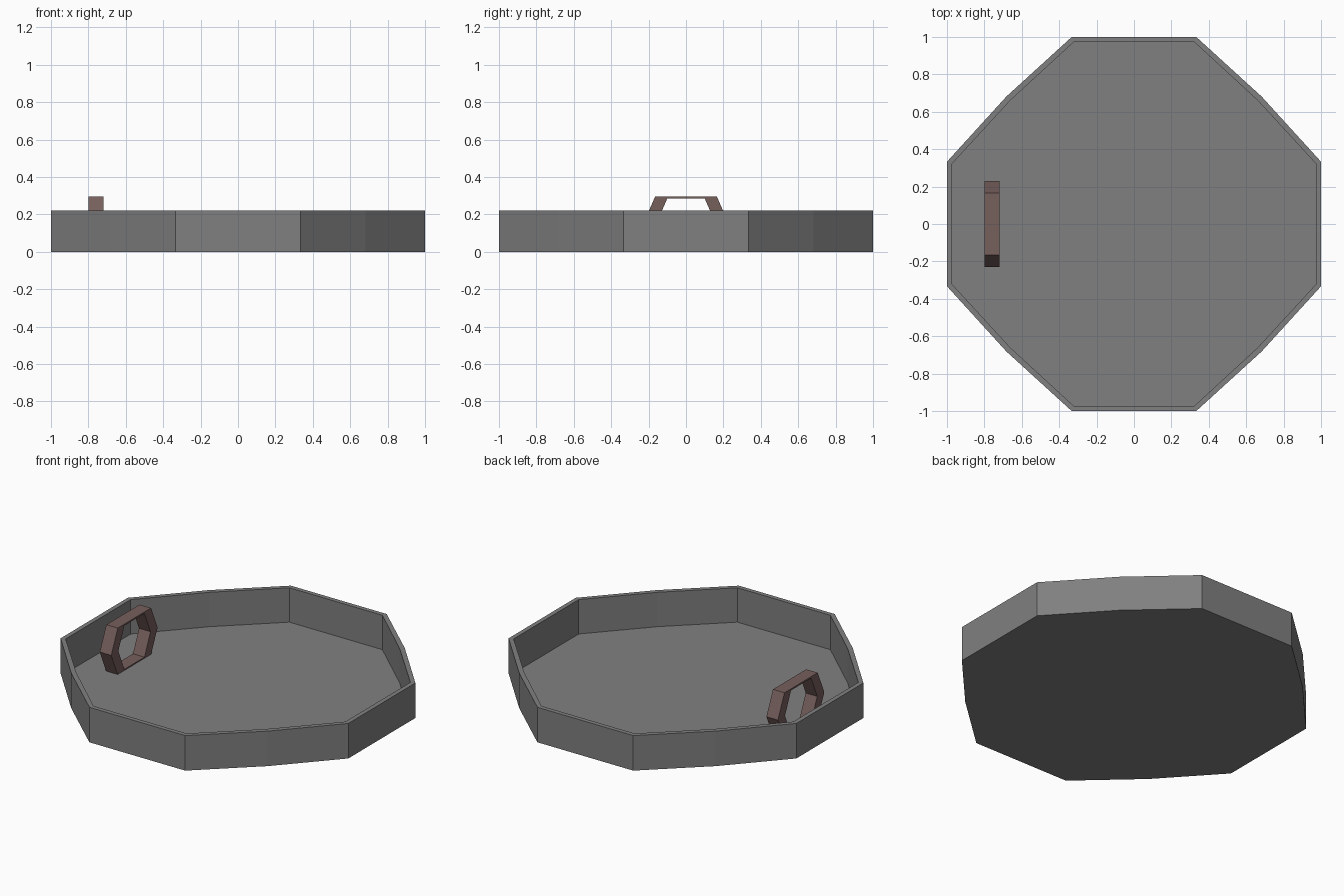
import bpy, bmesh

if "Cube" in bpy.data.objects:
    bpy.data.objects.remove(bpy.data.objects["Cube"])


def material(name, rgb):
    m = bpy.data.materials.new(name)
    m.diffuse_color = (*rgb, 1)
    m.use_nodes = True
    m.node_tree.nodes["Principled BSDF"].inputs["Base Color"].default_value = m.diffuse_color
    return m


def build(name, bm, mat):
    bmesh.ops.recalc_face_normals(bm, faces=bm.faces)
    me = bpy.data.meshes.new(name)
    bm.to_mesh(me)
    bm.free()
    me.materials.append(mat)
    ob = bpy.data.objects.new(name, me)
    bpy.context.collection.objects.link(ob)
    return ob


def outline(side, flat, diag):
    """Twelve-sided tray outline, from one quarter turned four times."""
    pts = [(side, -flat), (side, flat), (diag, diag)]
    out = []
    for _ in range(4):
        out += pts
        pts = [(-y, x) for x, y in pts]
    return out


def bridge_band(name, outer, inner, place, a, b, mat):
    """Closed band between two outlines, extruded from a to b."""
    bm = bmesh.new()
    loops = [[bm.verts.new(place(u, v, w)) for u, v in loop]
             for loop, w in ((outer, a), (outer, b), (inner, b), (inner, a))]
    n = len(outer)
    for k in range(4):
        p, q = loops[k], loops[(k + 1) % 4]
        for i in range(n):
            j = (i + 1) % n
            bm.faces.new((p[i], p[j], q[j], q[i]))
    return build(name, bm, mat)


grey = material("tray grey", (0.216, 0.216, 0.216))
warm_grey = material("floor warm grey", (0.216, 0.205, 0.205))
brown = material("handle brown", (0.18, 0.115, 0.107))

# Tray wall
outer = outline(1.0, 0.333, 0.682)
inner = outline(0.972, 0.323, 0.661)
bridge_band("tray_wall", outer, inner, lambda u, v, w: (u, v, w), 0, 0.22, grey)

# Thin tray floor
bm = bmesh.new()
base = bm.faces.new([bm.verts.new((x, y, 0)) for x, y in inner])
ext = bmesh.ops.extrude_face_region(bm, geom=[base])
top = [g for g in ext["geom"] if isinstance(g, bmesh.types.BMVert)]
bmesh.ops.translate(bm, verts=top, vec=(0, 0, 0.004))
build("tray_floor", bm, grey)

# Six-sided ring handle standing on the floor


def hexagon(top_half, mid_half, low, high):
    mid = (low + high) / 2
    return [(top_half, high), (mid_half, mid), (top_half, low),
            (-top_half, low), (-mid_half, mid), (-top_half, high)]


bridge_band("handle", hexagon(0.165, 0.23, 0.001, 0.295),
            hexagon(0.1, 0.16, 0.011, 0.285),
            lambda u, v, w: (w, u, v), -0.80, -0.72, brown)

bpy.data.materials.remove(warm_grey)
